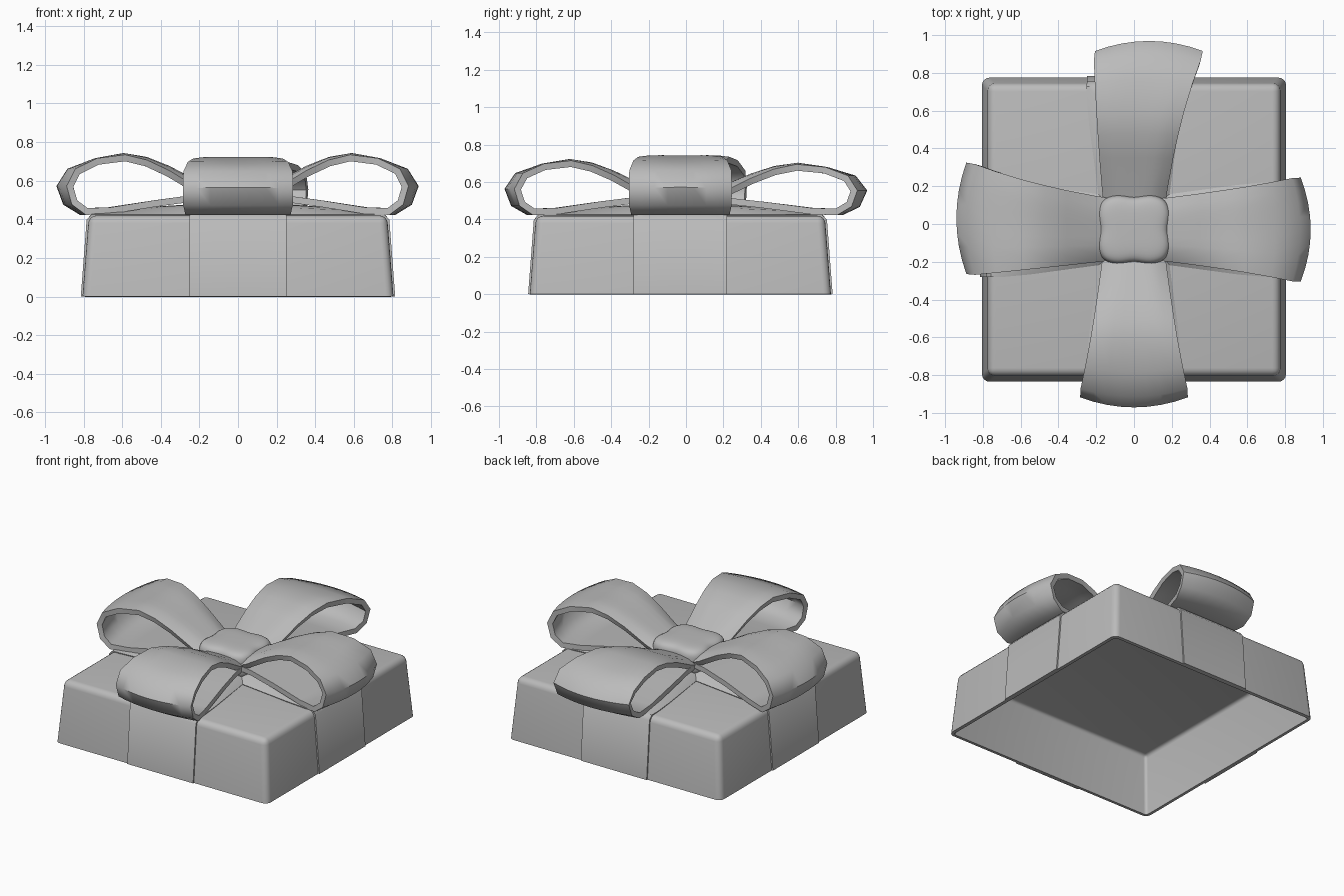
import bpy, bmesh, math
from mathutils import Vector

old = bpy.data.objects.get("Cube")
if old:
    bpy.data.objects.remove(old, do_unlink=True)

CENTRE = Vector((0, -0.03, 0))
DIRECTIONS = {"front": Vector((0, -1, 0)), "back": Vector((0, 1, 0)),
              "left": Vector((1, 0, 0)), "right": Vector((-1, 0, 0))}

grey = bpy.data.materials.new("plain_grey")
grey.use_nodes = True
grey.diffuse_color = (0.5, 0.5, 0.5, 1)
grey.node_tree.nodes["Principled BSDF"].inputs["Base Color"].default_value = grey.diffuse_color


def finish(name, bm, thickness=0, offset=0, subdivide=0, angle=40):
    """Turn a bmesh into a thickened, smooth shaded object."""
    bmesh.ops.recalc_face_normals(bm, faces=bm.faces)
    mesh = bpy.data.meshes.new(name)
    bm.to_mesh(mesh)
    bm.free()
    mesh.materials.append(grey)
    obj = bpy.data.objects.new(name, mesh)
    bpy.context.collection.objects.link(obj)
    bpy.ops.object.select_all(action="DESELECT")
    obj.select_set(True)
    bpy.context.view_layer.objects.active = obj
    if subdivide:
        mod = obj.modifiers.new("Rounding", "SUBSURF")
        mod.levels = mod.render_levels = subdivide
        bpy.ops.object.modifier_apply(modifier=mod.name)
    if thickness:
        mod = obj.modifiers.new("Thickness", "SOLIDIFY")
        mod.thickness, mod.offset = thickness, offset
        mod.use_even_offset = True
        bpy.ops.object.modifier_apply(modifier=mod.name)
    bpy.ops.object.shade_smooth_by_angle(angle=math.radians(angle))
    return obj


def strip(rows, columns, place):
    """Ribbon grid; place(row, v) gives a point with v from -1 to 1."""
    bm = bmesh.new()
    grid = [[bm.verts.new(place(r, 2 * c / columns - 1)) for c in range(columns + 1)] for r in rows]
    for a, b in zip(grid, grid[1:]):
        for c in range(columns):
            bm.faces.new((a[c], a[c + 1], b[c + 1], b[c]))
    return bm


# Open, slightly flared box lid
HEIGHT, TOP, BOTTOM = 0.42, 0.772, 0.805
bm = bmesh.new()
bmesh.ops.create_cube(bm, size=2)
for v in bm.verts:
    half = TOP if v.co.z > 0 else BOTTOM
    v.co = CENTRE + Vector((v.co.x * half, v.co.y * half, HEIGHT if v.co.z > 0 else 0))
bmesh.ops.delete(bm, geom=[f for f in bm.faces if f.calc_center_median().z < 0.01], context="FACES_ONLY")
bmesh.ops.bevel(bm, geom=[e for e in bm.edges if not e.is_boundary], offset=0.04,
                segments=4, profile=0.5, affect="EDGES")
finish("box_lid", bm, 0.022, -1)

# Flat ribbon bands: distance from centre, height, half width
BAND = [(0.08, 0.475, 0.17), (0.3, 0.468, 0.2), (0.55, 0.452, 0.235), (0.7, 0.435, 0.25),
        (0.755, 0.422, 0.25), (0.778, 0.395, 0.25), (0.808, 0.0, 0.25)]
for side, out in DIRECTIONS.items():
    across = Vector((-out.y, out.x, 0))

    def place_band(row, v):
        u, z, half = row
        if z > HEIGHT:
            z = HEIGHT + (z - HEIGHT) * (1 - v ** 4)
        return CENTRE + out * u + across * v * half + Vector((0, 0, z))

    finish(side + "_ribbon_band", strip(BAND, 8, place_band), 0.012)

# Bow loops: outline of one loop seen from its side
LOOP = [(0.08, 0.53), (0.22, 0.58), (0.38, 0.66), (0.5, 0.705), (0.62, 0.725), (0.78, 0.7),
        (0.91, 0.64), (0.962, 0.565), (0.93, 0.485), (0.85, 0.44), (0.7, 0.445),
        (0.45, 0.48), (0.25, 0.505), (0.08, 0.51)]
# length, rise, sideways drift along x or y, corner half width
SHAPES = {"front": (0.97, 0.97, 0.0, 0.28), "back": (1.03, 0.9, 0.085, 0.28),
          "left": (0.965, 1.04, 0.0, 0.27), "right": (0.97, 1.04, 0.065, 0.29)}
for side, out in DIRECTIONS.items():
    length, rise, drift, wide = SHAPES[side]
    across = Vector((abs(out.y), abs(out.x), 0))
    rows = [(u, z, i < 6) for i, (u, z) in enumerate(LOOP)]

    def place_loop(row, v):
        u, z, upper = row
        half = 0.14 + (wide - 0.14) * min(1, u / 0.9) ** 1.2
        reach = u * (length - 0.012) - 0.06 * v * v * u ** 4
        z = 0.44 + (z - 0.44) * rise
        if upper:
            # Soft crease along the middle, rounded shoulders by the knot
            z -= 0.02 * (1 - v * v) * u + 0.05 * v ** 4 * (1 - u)
        return CENTRE + out * reach + across * (v * half + drift * u * u) + Vector((0, 0, z))

    finish(side + "_bow_loop", strip(rows, 8, place_loop), 0.034, angle=50)

# Puffy centre knot with pinched sides
bm = bmesh.new()
bmesh.ops.create_cube(bm, size=2)
bmesh.ops.subdivide_edges(bm, edges=bm.edges[:], cuts=7, use_grid_fill=True)
for v in bm.verts:
    p = v.co / sum(abs(c) ** 5 for c in v.co) ** 0.2
    pinch_x = 1 - 0.06 * math.cos(p.y * math.pi * 2) * (1 - abs(p.y))
    pinch_y = 1 - 0.06 * math.cos(p.x * math.pi * 2) * (1 - abs(p.x))
    v.co = CENTRE + Vector((p.x * 0.19 * pinch_x, p.y * 0.18 * pinch_y, 0.52 + p.z * 0.095))
finish("bow_knot", bm, subdivide=1)
